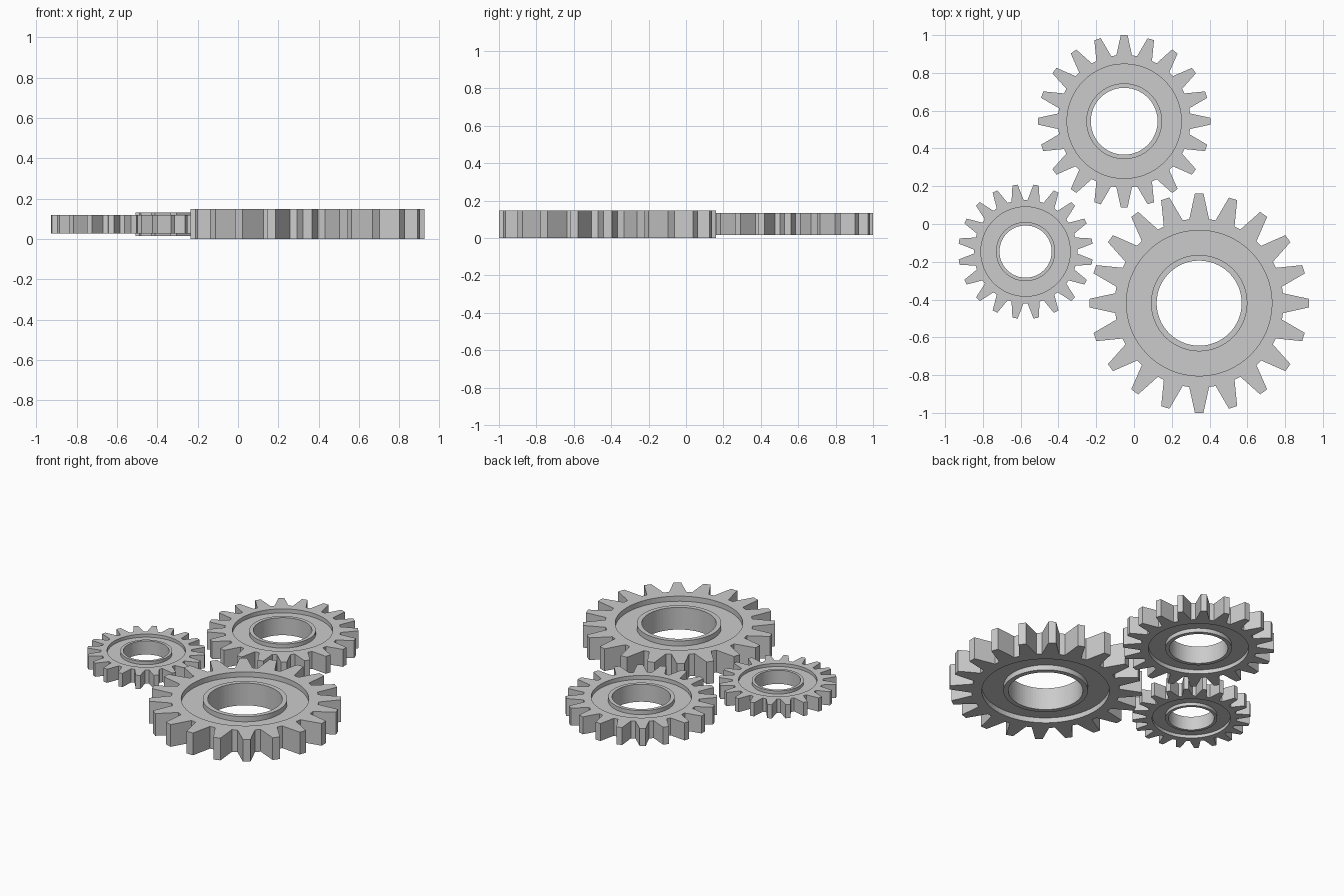
import bpy, bmesh
from math import cos, sin, pi, radians

if "Cube" in bpy.data.objects:
    bpy.data.objects.remove(bpy.data.objects["Cube"])

TEETH = 20
SEGS = TEETH * 4
ROOT, TIP = 0.447, 0.581          # radii of the full-size gear
RIM, HUB, BORE = 0.385, 0.255, 0.225
HALF, FLOOR = 0.074, 0.040        # half thickness, half web thickness
MID_Z = 0.074


def make_gear(name, x, y, scale, turn=0.0):
    bm = bmesh.new()

    def ring(radius, z):
        # radius None = toothed outline (root, tip, tip, root per tooth)
        verts = []
        for i in range(SEGS):
            a = 2 * pi * (i - 1.5) / SEGS
            r = radius or (TIP if i % 4 in (1, 2) else ROOT)
            verts.append(bm.verts.new((r * cos(a), r * sin(a), z)))
        return verts

    # closed cross-section: toothed rim, recessed web, hub collar, bore
    half = [(None, HALF), (RIM, HALF), (RIM, FLOOR),
            (HUB, FLOOR), (HUB, HALF), (BORE, HALF)]
    section = half + [(r, -z) for r, z in reversed(half)]
    rings = [ring(r, z) for r, z in section]
    for k, a in enumerate(rings):
        b = rings[(k + 1) % len(rings)]
        for i in range(SEGS):
            j = (i + 1) % SEGS
            bm.faces.new((a[i], a[j], b[j], b[i]))
    bmesh.ops.recalc_face_normals(bm, faces=bm.faces)

    mesh = bpy.data.meshes.new(name)
    bm.to_mesh(mesh)
    bm.free()
    obj = bpy.data.objects.new(name, mesh)
    bpy.context.collection.objects.link(obj)
    obj.location = (x, y, MID_Z)
    obj.scale = (scale,) * 3
    obj.rotation_euler.z = radians(turn)


make_gear("large_gear", 0.345, -0.419, 1.0)
make_gear("medium_gear", -0.052, 0.544, 0.786)
make_gear("small_gear", -0.574, -0.146, 0.614, 9)
